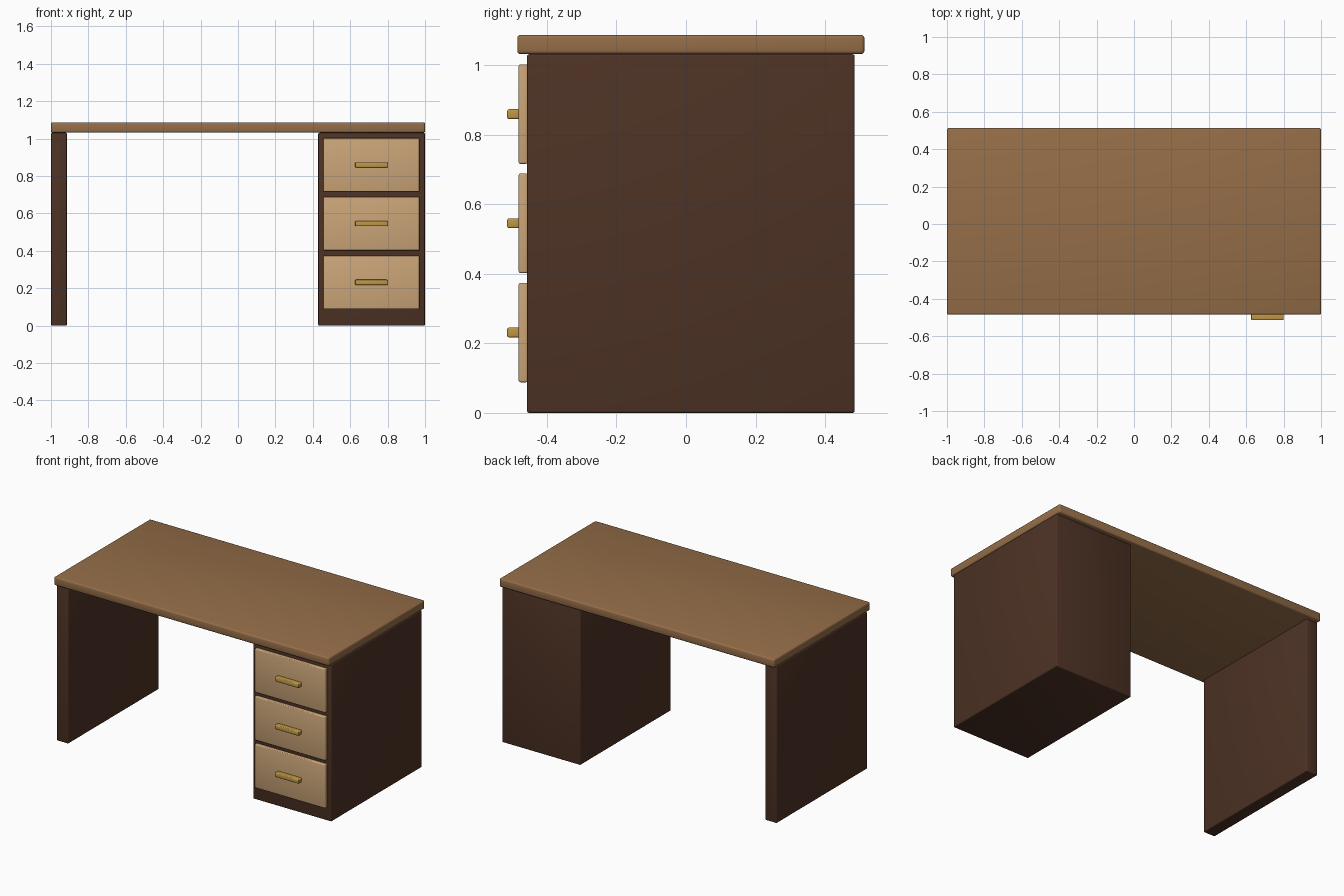
import bpy

if "Cube" in bpy.data.objects:
    bpy.data.objects.remove(bpy.data.objects["Cube"])


def material(name, rgb):
    m = bpy.data.materials.new(name)
    m.diffuse_color = (*rgb, 1)
    m.use_nodes = True
    m.node_tree.nodes["Principled BSDF"].inputs["Base Color"].default_value = m.diffuse_color
    return m


TOP = material("oak", (0.30, 0.155, 0.065))
DARK = material("dark_wood", (0.075, 0.032, 0.018))
FACE = material("light_wood", (0.60, 0.38, 0.19))
BRASS = material("brass", (0.52, 0.31, 0.06))


def box(name, x, y, z, mat, bevel, segments=3):
    """Rounded box given (min, max) ranges on each axis."""
    ranges = (x, y, z)
    bpy.ops.mesh.primitive_cube_add(size=1, location=[(a + b) / 2 for a, b in ranges])
    ob = bpy.context.object
    ob.name = name
    ob.scale = [b - a for a, b in ranges]
    bpy.ops.object.transform_apply(location=False, rotation=False, scale=True)
    mod = ob.modifiers.new("bevel", "BEVEL")
    mod.width = bevel
    mod.segments = segments
    bpy.ops.object.modifier_apply(modifier=mod.name)
    bpy.ops.object.shade_smooth_by_angle()
    ob.data.materials.append(mat)
    return ob


# Desk top, overhanging front and back
box("desk_top", (-1, 1), (-0.485, 0.513), (1.031, 1.087), TOP, 0.01)

# Supports: slab leg on the left, drawer cabinet on the right
DEPTH = (-0.457, 0.485)
box("side_panel", (-0.999, -0.915), DEPTH, (0, 1.031), DARK, 0.006)
box("drawer_cabinet", (0.429, 0.999), DEPTH, (0, 1.031), DARK, 0.006)

# Three drawers with bar handles
for i in range(3):
    z = 0.231 + 0.314 * i
    box(f"drawer_front_{i + 1}", (0.456, 0.97), (-0.481, -0.455),
        (z - 0.143, z + 0.143), FACE, 0.005)
    box(f"drawer_handle_{i + 1}", (0.626, 0.80), (-0.514, -0.478),
        (z - 0.014, z + 0.014), BRASS, 0.005)
